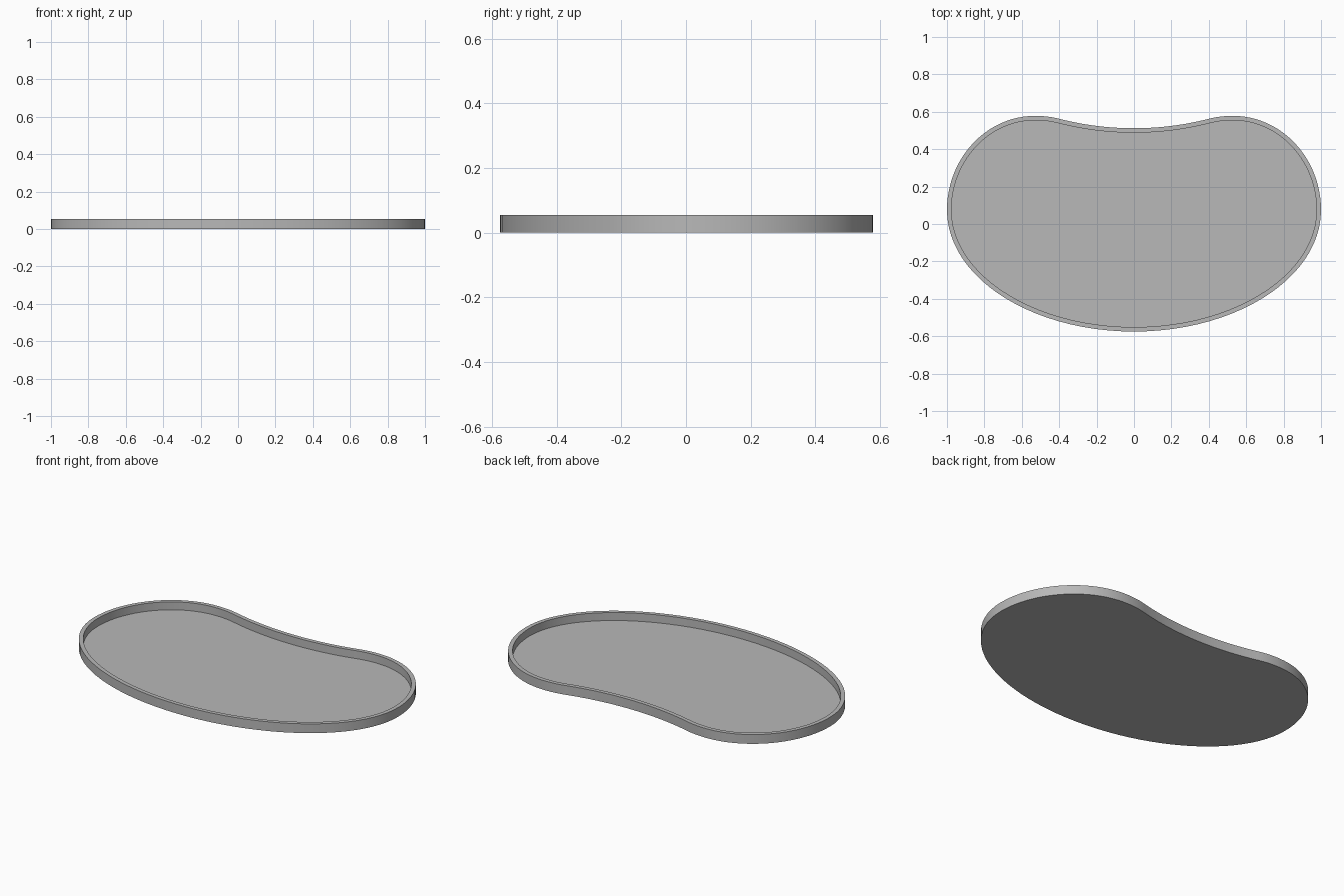
import bpy, bmesh
from mathutils import Vector
from mathutils.geometry import interpolate_bezier

HEIGHT, FLOOR, WALL = 0.055, 0.008, 0.024

cube = bpy.data.objects.get("Cube")
if cube:
    bpy.data.objects.remove(cube)

grey = bpy.data.materials.new("plain grey")
grey.use_nodes = True
colour = (0.48, 0.48, 0.48, 1)
grey.diffuse_color = colour
grey.node_tree.nodes["Principled BSDF"].inputs["Base Color"].default_value = colour

# Half outline as Bezier spans: back dip, lobe shoulder, lobe end, front sweep
spans = [
    ((0, .512), (.14, .512), (.27, .53), (.39, .56)),
    ((.39, .56), (.44, .573), (.48, .578), (.53, .578)),
    ((.53, .578), (.79, .578), (1, .35), (1, .075)),
    ((1, .075), (1, -.285), (.55, -.575), (0, -.575)),
]
half = []
for span in spans:
    half += interpolate_bezier(*[Vector((x, y, 0)) for x, y in span], 24)[:-1]
half.append(Vector((0, -.575, 0)))

# Mirror the half to close the outline, then offset it for the inner wall
outer = half + [Vector((-p.x, p.y, 0)) for p in reversed(half[1:-1])]
count = len(outer)
inner = []
for i, p in enumerate(outer):
    along = (outer[(i + 1) % count] - outer[i - 1]).normalized()
    inner.append(p + Vector((along.y, -along.x, 0)) * WALL)

# Tray: base, outer wall, rim, inner wall, floor
bm = bmesh.new()


def ring(points, z):
    return [bm.verts.new((p.x, p.y, z)) for p in points]


rings = [ring(outer, 0), ring(outer, HEIGHT), ring(inner, HEIGHT), ring(inner, FLOOR)]
for low, high in zip(rings, rings[1:]):
    for i in range(count):
        j = (i + 1) % count
        bm.faces.new((low[i], low[j], high[j], high[i]))
bm.faces.new(rings[0])
bm.faces.new(rings[-1])
bmesh.ops.recalc_face_normals(bm, faces=bm.faces)

mesh = bpy.data.meshes.new("kidney_tray")
bm.to_mesh(mesh)
bm.free()
mesh.materials.append(grey)
tray = bpy.data.objects.new("kidney_tray", mesh)
bpy.context.collection.objects.link(tray)
bpy.ops.object.select_all(action="DESELECT")
tray.select_set(True)
bpy.context.view_layer.objects.active = tray
bpy.ops.object.shade_smooth_by_angle()
